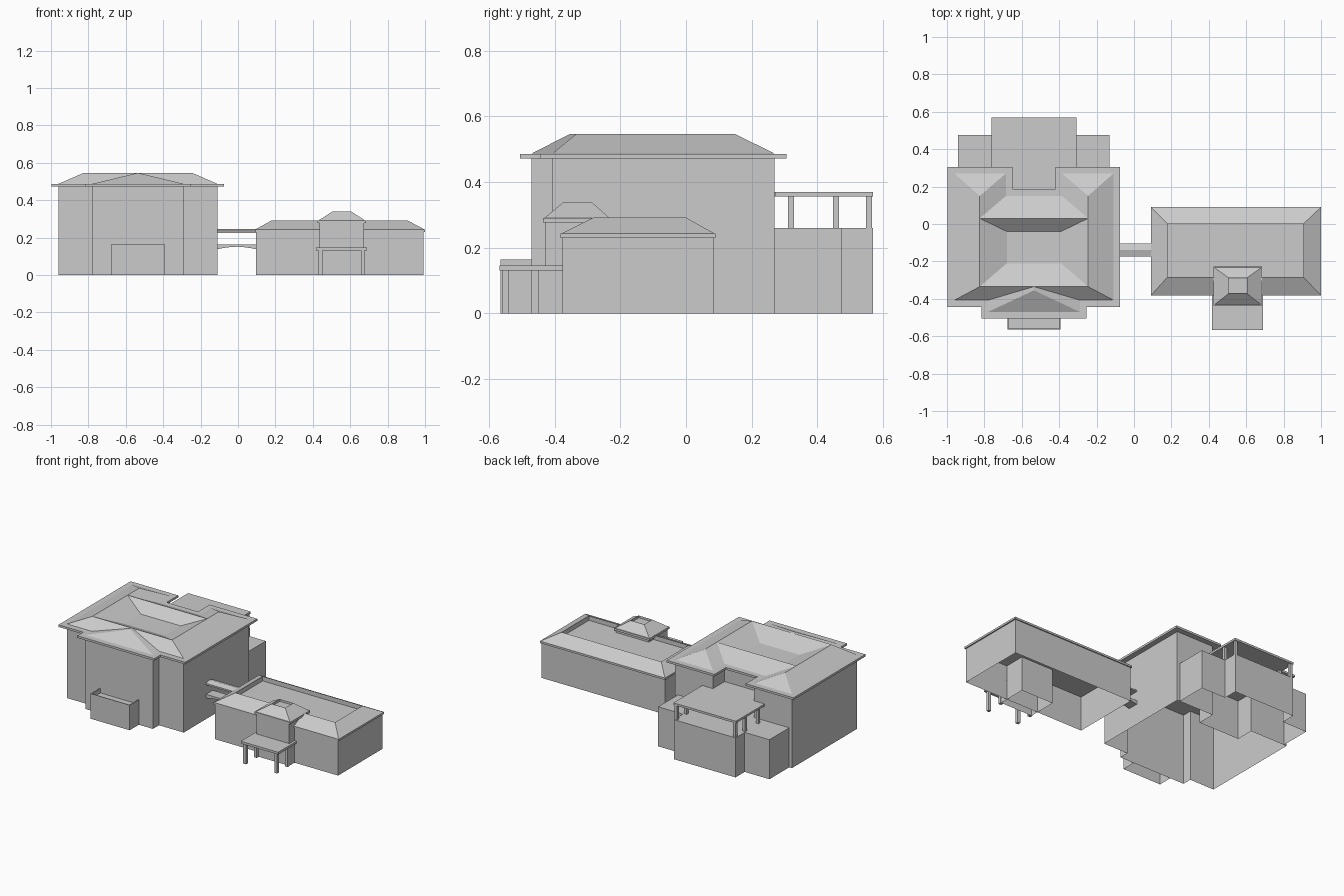
import bpy, bmesh
from math import pi, sin

if "Cube" in bpy.data.objects:
    bpy.data.objects.remove(bpy.data.objects["Cube"])

HX = -0.535  # symmetry axis of the main house


def make(name, faces, x=0.0, mirror=False):
    """Object from faces given as lists of points, welded together."""
    bm = bmesh.new()
    for f in faces:
        bm.faces.new([bm.verts.new(p) for p in f])
    if mirror:
        for f in faces:
            bm.faces.new([bm.verts.new((-p[0], p[1], p[2])) for p in reversed(f)])
    bmesh.ops.remove_doubles(bm, verts=bm.verts, dist=1e-4)
    bmesh.ops.recalc_face_normals(bm, faces=bm.faces)
    me = bpy.data.meshes.new(name)
    bm.to_mesh(me)
    bm.free()
    ob = bpy.data.objects.new(name, me)
    ob.location.x = x
    bpy.context.collection.objects.link(ob)
    return ob


def prism(name, pts, z0, z1, x=0.0, top=True, bottom=True):
    lo = [(a, b, z0) for a, b in pts]
    hi = [(a, b, z1) for a, b in pts]
    n = len(pts)
    faces = [[lo[i], lo[(i + 1) % n], hi[(i + 1) % n], hi[i]] for i in range(n)]
    if top:
        faces.append(hi)
    if bottom:
        faces.append(lo[::-1])
    return make(name, faces, x)


def rect(x0, x1, y0, y1):
    return [(x0, y0), (x1, y0), (x1, y1), (x0, y1)]


def sym(half):
    """Close a left-hand outline by mirroring it across x = 0."""
    return half + [(-a, b) for a, b in reversed(half)]


def deck_roof(name, outer, inner, z0, z1, zdeck):
    """Hipped skirt around a sunken flat deck."""
    o = [(a, b, z0) for a, b in rect(*outer)]
    t = [(a, b, z1) for a, b in rect(*inner)]
    d = [(a, b, zdeck) for a, b in rect(*inner)]
    faces = [d]
    for i in range(4):
        j = (i + 1) % 4
        faces += [[o[i], o[j], t[j], t[i]], [t[i], t[j], d[j], d[i]]]
    return make(name, faces)


def house_outline(o):
    return sym([(-.15 + o, .15 + o), (-.15 + o, .27 + o), (-.425 - o, .27 + o),
                (-.425 - o, -.407 - o), (-.245 - o, -.407 - o), (-.245 - o, -.47 - o)])


# Main house walls and eaves
prism("house_walls", house_outline(0), 0, .473, HX, top=False, bottom=False)
prism("house_eaves", house_outline(.036), .472, .486, HX)

# Main house roof: left half of the hips, valleys and sunken centre, mirrored
L, H = .487, .546
A, B, C, D, D0 = (-.425, -.407, L), (-.425, .27, L), (-.15, .27, L), (-.15, .15, L), (0, .15, L)
E, F, G, G0 = (-.29, -.335, H), (-.29, .15, H), (-.29, .03, H), (0, .03, H)
I, J, I0, J0 = (-.145, -.21, L), (-.145, -.04, L), (0, -.21, L), (0, -.04, L)
K, M, M0 = (-.245, -.407, L), (-.245, -.47, L), (0, -.47, L)
N, P = (0, -.355, H), (0, -.335, H)
make("house_roof", [
    [A, E, G, F, B], [B, F, C], [C, F, G, D], [D, G, G0, D0],
    [G, J, J0, G0], [E, I, J, G], [E, P, I0, I], [I, I0, J0, J],
    [A, K, P, E], [K, M, N, P], [M, M0, N]], HX, mirror=True)

# Rear annex with covered terrace
prism("rear_annex", sym([(-.15, .15), (-.15, .27), (-.405, .27), (-.405, .475),
                         (-.225, .475), (-.225, .57)]), 0, .26, HX, bottom=False)
prism("terrace_canopy", sym([(-.149, .15), (-.149, .271), (-.227, .271), (-.227, .57)]),
      .356, .37, HX)
for s in (-1, 1):
    for y in (.32, .457, .557):
        prism("terrace_post", rect(s * .213 - .009, s * .213 + .009, y - .009, y + .009),
              .26, .357, HX)

# Low front bay with a thin parapet
prism("front_planter_walls", rect(-.142, .142, -.565, -.47), 0, .165, HX, top=False, bottom=False)
prism("front_planter_lining", rect(-.137, .137, -.56, -.471), .135, .165, HX, top=False)
make("front_planter_rim", [
    [(-.142, -.565, .165), (.142, -.565, .165), (.137, -.56, .165), (-.137, -.56, .165)],
    [(-.142, -.565, .165), (-.137, -.56, .165), (-.137, -.47, .165), (-.142, -.47, .165)],
    [(.142, -.565, .165), (.137, -.56, .165), (.137, -.47, .165), (.142, -.47, .165)]], HX)

# Bridge: arched floor and shallow gabled cover
X0, X1, Y0, Y1 = -.11, .096, -.175, -.105
N_ARC = 8
soffit = [(X0 + (X1 - X0) * i / N_ARC, .138 + .013 * sin(pi * i / N_ARC)) for i in range(N_ARC + 1)]
side = soffit + [(X1, .163), (X0, .163)]
n = len(side)
make("bridge_floor", [[(a, y, z) for a, z in side] for y in (Y0, Y1)] +
     [[(side[i][0], Y0, side[i][1]), (side[(i + 1) % n][0], Y0, side[(i + 1) % n][1]),
       (side[(i + 1) % n][0], Y1, side[(i + 1) % n][1]), (side[i][0], Y1, side[i][1])]
      for i in range(n)])
gable = [(Y0, .225), (Y1, .225), (Y1, .235), (-.14, .245), (Y0, .235)]
make("bridge_cover", [[(x, a, z) for a, z in gable] for x in (X0, X1)] +
     [[(X0, *gable[i]), (X1, *gable[i]), (X1, *gable[(i + 1) % 5]), (X0, *gable[(i + 1) % 5])]
      for i in range(5)])

# Low wing, its eaves and roof
prism("wing_walls", rect(.096, .992, -.376, .083), 0, .231, top=False, bottom=False)
prism("wing_eaves", rect(.09, 1.0, -.382, .09), .23, .243)
deck_roof("wing_roof", (.092, .998, -.38, .088), (.18, .905, -.283, 0), .243, .292, .262)

# Entrance tower on the wing
prism("tower_walls", rect(.436, .674, -.43, -.236), 0, .279, top=False, bottom=False)
prism("tower_eaves", rect(.425, .685, -.436, -.228), .277, .291)
deck_roof("tower_roof", (.43, .68, -.431, -.233), (.506, .604, -.372, -.288), .291, .34, .325)

# Entrance porch
prism("porch_roof", rect(.418, .69, -.568, -.375), .131, .146)
for x in (.441, .667):
    for y in (-.551, -.44):
        prism("porch_post", rect(x - .01, x + .01, y - .01, y + .01), 0, .132)
